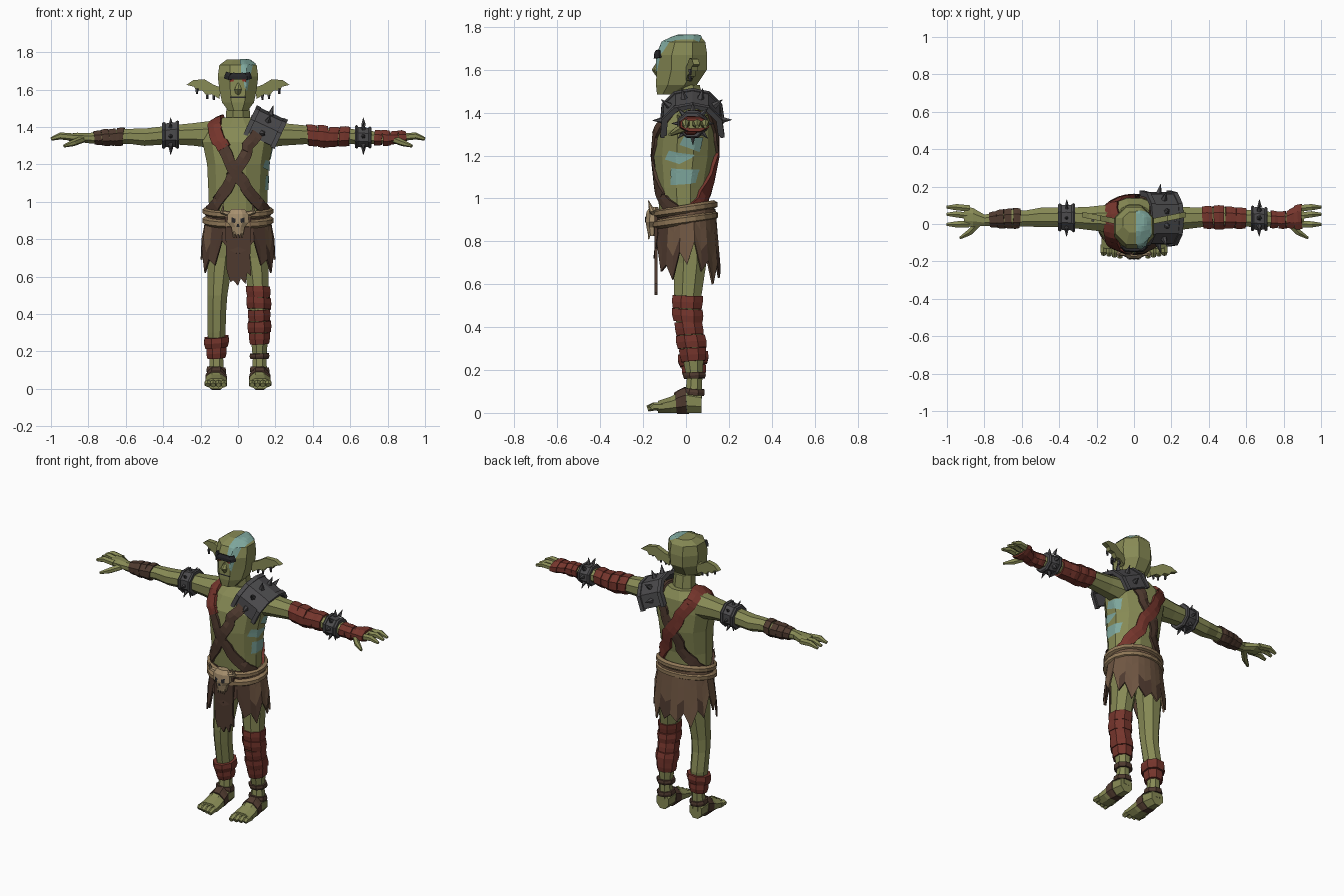
import bpy, bmesh, math, random
from mathutils import Vector as V
from mathutils.bvhtree import BVHTree

random.seed(4)
if bpy.data.objects.get("Cube"):
    bpy.data.objects.remove(bpy.data.objects["Cube"])


def material(name, code):
    rgb = [int(code[i:i + 2], 16) / 255 for i in (0, 2, 4)]
    color = [((c + .055) / 1.055) ** 2.4 for c in rgb] + [1]
    m = bpy.data.materials.new(name)
    m.use_nodes = True
    m.diffuse_color = color
    m.node_tree.nodes["Principled BSDF"].inputs["Base Color"].default_value = color
    return m


skin = material("green skin", "878A55")
red = material("red cloth", "75352C")
leather = material("dark leather", "4F3A2F")
hide = material("brown hide", "6F5642")
rope = material("tan rope", "8F7757")
bone = material("pale bone", "A8916F")
metal = material("dark metal", "4B4A4C")
paint = material("teal body paint", "7FA89E")
black = material("black", "262629")
eye_red = material("eye red", "8A2F25")


def build(name, verts, faces, mat, thickness=0):
    mesh = bpy.data.meshes.new(name)
    mesh.from_pydata([tuple(v) for v in verts], [], faces)
    bm = bmesh.new()
    bm.from_mesh(mesh)
    bmesh.ops.recalc_face_normals(bm, faces=bm.faces)
    bm.to_mesh(mesh)
    bm.free()
    mesh.materials.append(mat)
    obj = bpy.data.objects.new(name, mesh)
    bpy.context.collection.objects.link(obj)
    if thickness:
        mod = obj.modifiers.new("thickness", "SOLIDIFY")
        mod.thickness, mod.offset = thickness, 0
    return obj


def skin_rings(name, rings, mat, closed=False):
    n, count = len(rings[0]), len(rings)
    faces = [(k * n + i, k * n + (i + 1) % n, (k + 1) % count * n + (i + 1) % n, (k + 1) % count * n + i)
             for k in range(count if closed else count - 1) for i in range(n)]
    if not closed:
        faces += [tuple(range(n)), tuple(range((count - 1) * n, count * n))]
    return build(name, [p for r in rings for p in r], faces, mat)


def loft(name, axis, sections, mat, n=8, tilt=0):
    """Sections are (position, centre, centre, radius, radius) along an axis."""
    rings = []
    for p, a, b, ra, rb in sections:
        ring = []
        for i in range(n):
            t = (i + .5) * math.tau / n
            k = 1 / math.cos(math.pi / n)
            point = [a + ra * k * math.cos(t), b + rb * k * math.sin(t)]
            point.insert("xyz".index(axis), p + tilt * math.sin(t + .6))
            ring.append(point)
        rings.append(ring)
    return skin_rings(name, rings, mat)


def tube(name, points, radii, mat, n=6, closed=False):
    points, rings = [V(p) for p in points], []
    last = len(points) - 1
    for i, (p, r) in enumerate(zip(points, radii)):
        ahead = points[(i + 1) % len(points)] if closed else points[min(i + 1, last)]
        q = (ahead - points[i - 1 if closed else max(i - 1, 0)]).to_track_quat("Z", "Y")
        rings.append([p + q @ V((r * math.cos(t), r * math.sin(t), 0))
                      for t in (math.tau * (j + .5) / n for j in range(n))])
    return skin_rings(name, rings, mat, closed)


def spike(base, direction, length=.04, r=.014):
    base = V(base)
    tube("spike", [base, base + V(direction).normalized() * length], [r, .001], metal, 5)


def wrap(name, axis, limb, a, b, count, grow, mat, tilt=.008):
    """Cloth bands following the cross-sections of a limb."""
    limb, step = sorted(limb), (b - a) / count

    def at(p, g):
        for s, e in zip(limb, limb[1:]):
            if s[0] <= p <= e[0]:
                f = (p - s[0]) / (e[0] - s[0])
                c = [u + (w - u) * f for u, w in zip(s, e)]
                return c[:3] + [c[3] + g, c[4] + g]
    for i in range(count):
        g, lo, hi = grow * (1 + .5 * (i % 2)), a + step * i, a + step * (i + .96)
        loft(name, axis, [at(lo, g), at((lo + hi) / 2, g * 1.3), at(hi, g)], mat, 8,
             random.uniform(-tilt, tilt))


def tree(obj):
    return BVHTree.FromPolygons([v.co for v in obj.data.vertices], [tuple(p.vertices) for p in obj.data.polygons])


def grid(name, rows, mat, thickness=0):
    n = len(rows[0])
    faces = [(k * n + i, k * n + i + 1, (k + 1) * n + i + 1, (k + 1) * n + i)
             for k in range(len(rows) - 1) for i in range(n - 1)]
    return build(name, [p for r in rows for p in r], faces, mat, thickness)


def snap(surface, p, lift):
    co, normal, _, _ = surface.find_nearest(p)
    return co + normal * lift


def patch(name, surface, corners, mat, n=8, lift=.004):
    a, b, c, d = [V(p) for p in corners]
    grid(name, [[snap(surface, a.lerp(b, i / n).lerp(d.lerp(c, i / n), k / n), lift)
                 for i in range(n + 1)] for k in range(n + 1)], mat)


def strap(name, surface, path, width, mat, thickness=.014):
    path, rows = [V(p) for p in path], []
    for a, b in zip(path, path[1:]):
        for k in range(5):
            co, normal, _, _ = surface.find_nearest(a.lerp(b, k / 4))
            side = (b - a).cross(normal).normalized() * width
            rows.append([snap(surface, co + side * f, .008) for f in (-1, 0, 1)])
    grid(name, rows, mat, thickness)


def plate(name, outline, y, thickness, mat, shear=0):
    n = len(outline)
    verts = [(x, y + d + shear * abs(x), z) for d in (0, thickness) for x, z in outline]
    faces = [tuple(range(n)), tuple(range(n, 2 * n))]
    faces += [(i, (i + 1) % n, n + (i + 1) % n, n + i) for i in range(n)]
    build(name, verts, faces, mat)


# Torso, neck and head
torso = tree(loft("torso", "z", [
    (.8, 0, .01, .13, .1), (.95, 0, -.01, .155, .115), (1.05, 0, -.012, .158, .122), (1.2, 0, -.005, .165, .145),
    (1.32, 0, 0, .19, .14), (1.4, 0, .02, .17, .115), (1.45, 0, .03, .09, .075)], skin, 12))
loft("neck", "z", [(1.38, 0, .03, .1, .08), (1.45, 0, .02, .065, .055), (1.53, 0, .01, .06, .055)], skin)
head = tree(loft("head", "z", [
    (1.485, 0, -.09, .05, .045), (1.53, 0, -.045, .085, .095), (1.6, 0, -.02, .1, .117),
    (1.67, 0, -.018, .108, .117), (1.73, 0, -.01, .1, .1), (1.76, 0, .01, .06, .055)], skin))
tube("nose", [(0, -.125, 1.665), (0, -.138, 1.6), (0, -.125, 1.57)], [.012, .022, .012], skin)
strap("brow", head, [(-.085, -.14, 1.685), (-.05, -.16, 1.67), (.05, -.16, 1.67), (.085, -.14, 1.685)], .017, black)
patch("mouth", head, [(-.055, -.16, 1.563), (.055, -.16, 1.563), (.05, -.16, 1.556), (-.05, -.16, 1.556)], black)

# Body paint on the left of the head and ribs
for c in ([(.025, -.15, 1.7), (.09, -.13, 1.7), (.065, -.15, 1.59), (.035, -.15, 1.61)],
          [(.015, -.14, 1.69), (.09, -.13, 1.69), (.095, -.09, 1.74), (.015, -.1, 1.74)],
          [(.012, -.11, 1.74), (.095, -.09, 1.74), (.095, .08, 1.75), (.012, .08, 1.77)]):
    patch("face_paint", head, c, paint)
for stripe in ([(-.1, 1.06), (.07, 1.07), (.09, 1.13), (-.09, 1.14)],
               [(-.13, 1.18), (-.03, 1.16), (.05, 1.2), (-.1, 1.22)],
               [(-.03, 1.25), (.08, 1.21), (.1, 1.28), (-.01, 1.29)]):
    patch("rib_paint", torso, [(.18, y, z) for y, z in stripe], paint)

# Limbs, mirrored
arms, legs, feet = {}, {}, {}
for s in (-1, 1):
    ear = [(.09, 1.61), (.13, 1.625), (.18, 1.655), (.24, 1.65), (.275, 1.625), (.235, 1.615),
           (.225, 1.595), (.19, 1.595), (.17, 1.57), (.14, 1.575), (.1, 1.55)]
    plate("ear", [(s * x, z) for x, z in ear], -.02, .03, skin, .2)
    for x, z in ((.13, 1.56), (.165, 1.565), (.22, 1.59)):
        tube("ear_stud", [(s * x, .02, z + .015), (s * x, .02, z - .015)], [.009, .006], metal, 5)
    patch("eye", head, [(s * .02, -.15, 1.653), (s * .06, -.15, 1.653), (s * .055, -.15, 1.64),
                        (s * .025, -.15, 1.643)], eye_red, 4, .007)
    arms[s] = [(s * x, *rest) for x, *rest in (
        (.12, .03, 1.36, .075, .075), (.24, .03, 1.36, .062, .06), (.36, .035, 1.358, .052, .05),
        (.5, .035, 1.345, .052, .046), (.58, .03, 1.35, .042, .04), (.66, .03, 1.345, .048, .04),
        (.8, .02, 1.34, .03, .027), (.86, .035, 1.345, .05, .024), (.91, .042, 1.345, .055, .018))]
    loft("arm", "x", arms[s], skin)
    for a, b in ((0, -.002), (.043, .052), (.083, .09)):
        tube("finger", [(s * .88, a, 1.345), (s * .95, b, 1.352), (s, b, 1.335)], [.02, .019, .009], skin)
    tube("thumb", [(s * .83, .005, 1.335), (s * .88, -.045, 1.315), (s * .93, -.075, 1.298)],
         [.02, .018, .008], skin)
    legs[s] = [(z, s * x, *rest) for z, x, *rest in (
        (.88, .085, .01, .08, .09), (.7, .095, .02, .07, .075), (.5, .11, .005, .053, .06),
        (.42, .113, .01, .05, .055), (.3, .115, .03, .048, .055), (.16, .115, .04, .036, .036),
        (.05, .117, .033, .042, .04))]
    loft("leg", "z", legs[s], skin)
    feet[s] = [(y, s * x, *rest) for y, x, *rest in (
        (.072, .117, .05, .042, .05), (0, .117, .058, .048, .058), (-.07, .117, .038, .056, .038),
        (-.13, .117, .028, .059, .028))]
    loft("foot", "y", feet[s], skin)
    for i in range(4):
        x = s * (.075 + .029 * i)
        tube("toe", [(x, -.11, .028), (x, -.15, .03), (x, -.18 + .006 * i, .02)], [.02, .019, .014], skin)
    wrap("foot_strap", "y", feet[s], -.045, .005, 1, .004, leather, .02)
    wrap("ankle_strap", "z", legs[s], .085, .115, 1, .01, leather)

# Cloth and leather wraps
wrap("upper_arm_wrap", "x", arms[1], .37, .6, 4, .007, red)
wrap("hand_wrap", "x", arms[1], .73, .9, 4, .008, red)
wrap("forearm_wrap", "x", arms[-1], -.77, -.61, 4, .005, leather)
wrap("left_shin_wrap", "z", legs[1], .24, .55, 5, .008, red)
wrap("left_shin_band", "z", legs[1], .16, .19, 1, .012, leather)
wrap("right_shin_wrap", "z", legs[-1], .165, .28, 2, .012, red, .015)

# Spiked metal cuffs
for s, x, half in ((-1, -.36, .045), (1, .67, .045)):
    wrap("metal_cuff", "x", arms[s], x - half, x + half, 1, .012, metal, 0)
    for edge in (-half, half - .018):
        wrap("cuff_rim", "x", arms[s], x + edge, x + edge + .018, 1, .018, metal, 0)
    for i in range(8):
        d = V((0, math.cos(i * math.tau / 8), math.sin(i * math.tau / 8)))
        spike(V((x, .032, 1.35)) + d * .058, d, .042)

# Arched shoulder guard sloping down the left shoulder
arch = [(-.1, -.1), (-.095, -.02), (-.045, .035), (.03, .05), (.1, .035), (.15, -.02), (.16, -.1)]
slope, up = V((.9, 0, -.42)), V((.42, 0, .9))


def guard_point(y, h, u, scale=1):
    return V((.155, .03, 1.42)) + slope * u + up * h * scale + V((0, (y - .03) * scale, 0))


grid("shoulder_guard", [[guard_point(y, h, u) for y, h in arch] for u in (-.09, 0, .09)], metal, .02)
for u in (-.09, .07):
    grid("guard_rim", [[guard_point(y, h, w, 1.08) for y, h in arch] for w in (u, u + .025)], metal, .02)
for (y, h), (y2, h2) in zip(arch, arch[1:]):
    spike(guard_point((y + y2) / 2, (h + h2) / 2, 0), V((0, h - h2, y2 - y)) + slope * .02, .06, .02)

# Crossed chest straps
strap("leather_strap", torso, [
    (-.18, -.04, .93), (-.13, -.15, 1), (-.03, -.2, 1.13), (.05, -.2, 1.27), (.12, -.13, 1.39), (.13, .02, 1.5),
    (.11, .15, 1.39), (.03, .2, 1.25), (-.08, .2, 1.07), (-.18, .06, .94)], .031, leather)
strap("lower_chest_strap", torso, [(-.11, -.2, 1.3), (0, -.2, 1.13), (.12, -.16, 1), (.18, -.04, .93)], .031, leather)
strap("red_strap", torso, [(-.1, -.2, 1.29), (-.14, -.13, 1.4), (-.14, .02, 1.5), (-.12, .15, 1.39),
                           (-.02, .2, 1.24), (.09, .2, 1.08), (.18, .06, .94)], .036, red, .018)

# Ragged kilt with a darker front and hem
hem = [.72, .74, .79, .66, .69, .62, .75, .69, .8, .66, .71, .6, .69, .63, .67]
columns = 2 * (len(hem) - 1)
rows = []
for level in range(4):
    f, row = level / 3, []
    for i in range(columns + 1):
        t = math.tau * i / columns
        z = .95 + (hem[min(i, columns - i)] - .95) * f
        row.append(V(((.165 + .03 * f) * math.sin(t), .005 - (.128 + .024 * f) * math.cos(t), z)))
    rows.append(row)
kilt = grid("kilt", rows, hide, .01)
kilt.data.materials.append(leather)
for f in kilt.data.polygons:
    f.material_index = int(f.center.y < -.07 or (f.center.z < .74 and random.random() < .6))
plate("loincloth", [(-.07, .92), (.07, .92), (.065, .7), (.07, .6), (.05, .62), (.04, .56), (.015, .59),
                    (0, .55), (-.025, .58), (-.04, .57), (-.06, .63)], -.148, .014, leather)

# Rope belt in two turns, higher at the back
for z, r in ((.95, .02), (.9, .022)):
    tube("rope_belt", [((.172) * math.sin(t), -.005 - .135 * math.cos(t), z - .022 * math.cos(t))
                       for t in (math.tau * i / 20 for i in range(20))], [r] * 20, rope, 6, True)

# Horned skull buckle
skull = tree(loft("skull_buckle", "z", [
    (.825, 0, -.158, .028, .018), (.865, 0, -.16, .036, .024), (.89, 0, -.158, .058, .03),
    (.935, 0, -.155, .056, .03), (.96, 0, -.15, .035, .02)], bone))
for s in (-1, 1):
    tube("skull_horn", [(s * .045, -.155, .935), (s * .085, -.16, .945), (s * .078, -.175, .99)],
         [.016, .013, .002], bone)
    patch("skull_eye", skull, [(s * .012, -.2, .91), (s * .044, -.2, .918), (s * .04, -.2, .888),
                               (s * .016, -.2, .885)], black, 4)
    for x in (.008, .022):
        tube("skull_tooth", [(s * x, -.17, .84), (s * x, -.175, .81)], [.008, .003], bone, 5)
patch("skull_nose", skull, [(-.004, -.2, .88), (.004, -.2, .88), (.01, -.2, .862), (-.01, -.2, .862)], black, 4)
